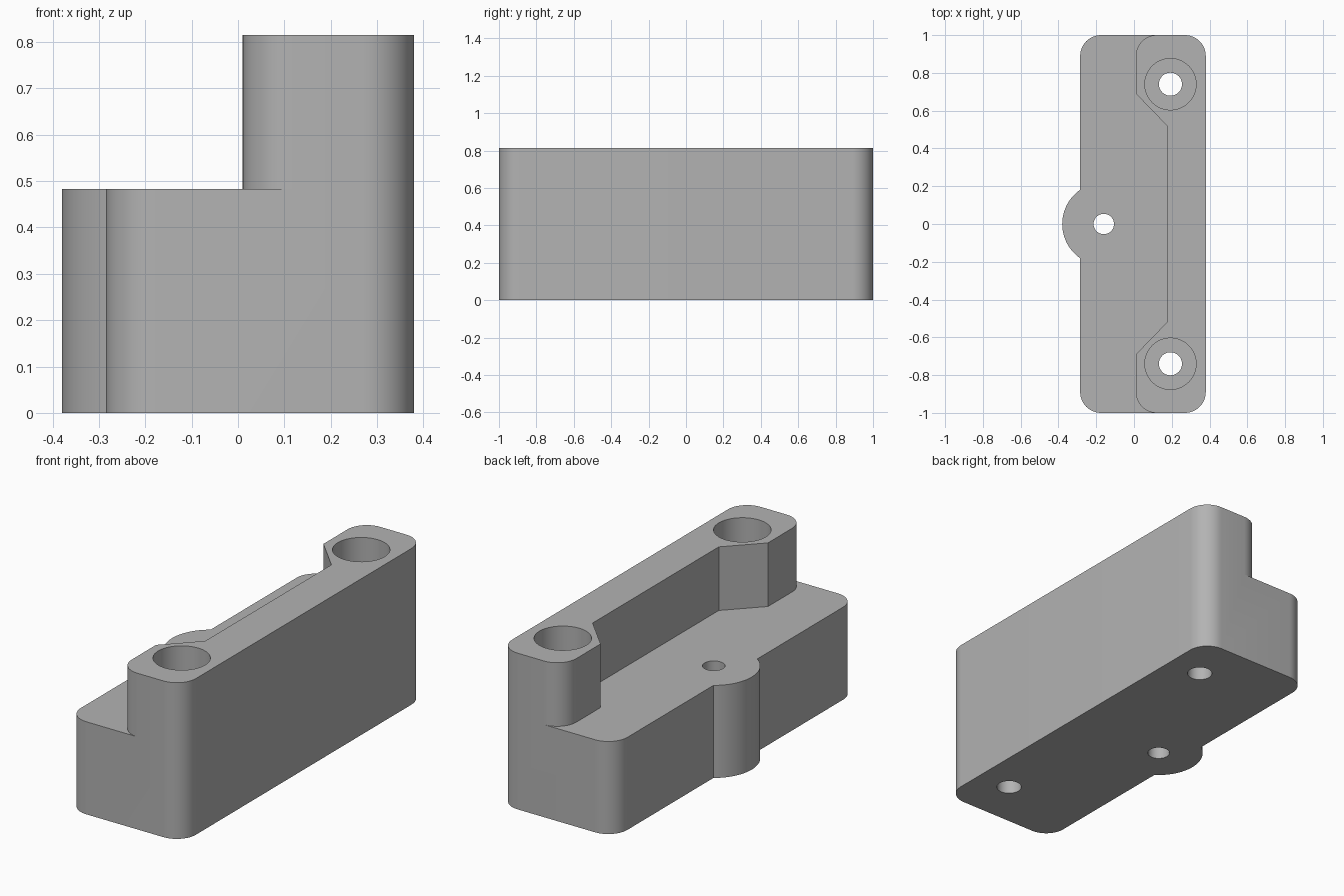
import bpy
import bmesh
from math import cos, sin, pi, radians, sqrt, atan2

HEIGHT, STEP = 0.815, 0.483
LEFT, RIGHT, HALF = -0.285, 0.38, 1.0

if "Cube" in bpy.data.objects:
    bpy.data.objects.remove(bpy.data.objects["Cube"], do_unlink=True)

grey = bpy.data.materials.new("plain grey")
grey.use_nodes = True
grey.diffuse_color = (0.45, 0.45, 0.45, 1)
grey.node_tree.nodes["Principled BSDF"].inputs["Base Color"].default_value = (0.45, 0.45, 0.45, 1)


def arc(cx, cy, r, start, end, steps=12):
    angles = [start + (end - start) * i / steps for i in range(steps + 1)]
    return [(cx + r * cos(a), cy + r * sin(a)) for a in angles]


def prism(name, outline, bottom, top):
    """Extrude a closed counter-clockwise outline between two heights."""
    bm = bmesh.new()
    base = bm.faces.new([bm.verts.new((x, y, bottom)) for x, y in outline])
    result = bmesh.ops.extrude_face_region(bm, geom=[base])
    verts = [v for v in result["geom"] if isinstance(v, bmesh.types.BMVert)]
    bmesh.ops.translate(bm, verts=verts, vec=(0, 0, top - bottom))
    bmesh.ops.recalc_face_normals(bm, faces=bm.faces)
    mesh = bpy.data.meshes.new(name)
    bm.to_mesh(mesh)
    bm.free()
    mesh.materials.append(grey)
    obj = bpy.data.objects.new(name, mesh)
    bpy.context.collection.objects.link(obj)
    return obj


def cut(body, outline, bottom, top):
    """Subtract a prism from the body and discard the cutter."""
    cutter = prism("cutter", outline, bottom, top)
    cutter.hide_render = True
    mod = body.modifiers.new("cut", "BOOLEAN")
    mod.operation, mod.solver, mod.object = "DIFFERENCE", "EXACT", cutter
    bpy.ops.object.modifier_apply(modifier=mod.name)
    bpy.data.objects.remove(cutter, do_unlink=True)


def circle(x, y, r):
    return arc(x, y, r, 0, 2 * pi, 48)[:-1]


# Rounded block with a round lug on one long side
R = 0.11
LUG_X, LUG_R = -0.16, 0.22
spread = atan2(sqrt(LUG_R ** 2 - (LEFT - LUG_X) ** 2), LEFT - LUG_X)
outline = (arc(RIGHT - R, -HALF + R, R, -pi / 2, 0)
           + arc(RIGHT - R, HALF - R, R, 0, pi / 2)
           + arc(LEFT + R, HALF - R, R, pi / 2, pi)
           + arc(LUG_X, 0, LUG_R, spread, 2 * pi - spread, 24)
           + arc(LEFT + R, -HALF + R, R, pi, 1.5 * pi))
body = prism("mounting_block", outline, 0, HEIGHT)
bpy.context.view_layer.objects.active = body
body.select_set(True)

# Step that leaves the tall rear wall and its two end pillars
edge = arc(0.01 + R, -HALF + R, R, 1.5 * pi, pi) + [(0.01, -0.69), (0.175, -0.52)]
half = [(-1, -1.2), (0.01 + R, -1.2)] + edge
cut(body, half + [(x, -y) for x, y in reversed(half)], STEP, 1)

# Counterbored screw holes in the pillars, plain hole by the lug
for y in (-0.74, 0.74):
    cut(body, circle(0.193, y, 0.061), -0.2, 1)
    cut(body, circle(0.193, y, 0.136), 0.3, 1)
cut(body, circle(LUG_X, 0, 0.054), -0.2, 1)

bpy.ops.object.shade_smooth_by_angle(angle=radians(30))
